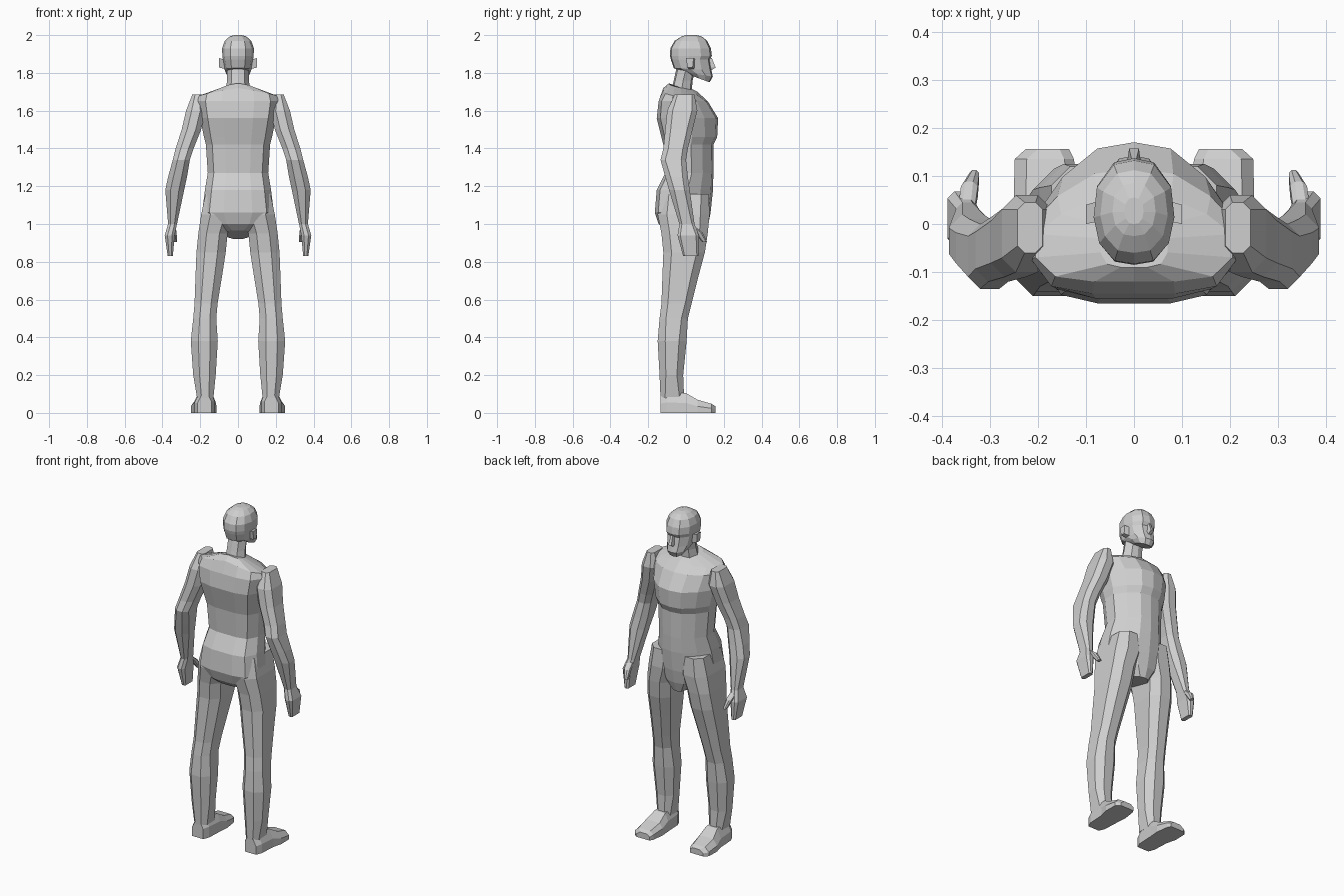
import bpy
import bmesh

skin = bpy.data.materials.new("plain_grey")
skin.diffuse_color = (0.62, 0.62, 0.62, 1)


def loft(name, rings, mirror=False):
    """Join rings of 3D points into a closed, flat-shaded body."""
    bm = bmesh.new()
    loops = [[bm.verts.new(p) for p in ring] for ring in rings]
    n = len(loops[0])
    for a, b in zip(loops, loops[1:]):
        for i in range(n):
            j = (i + 1) % n
            bm.faces.new((a[i], a[j], b[j], b[i]))
    bm.faces.new(loops[0])
    bm.faces.new(loops[-1])
    bmesh.ops.recalc_face_normals(bm, faces=bm.faces)
    me = bpy.data.meshes.new(name)
    bm.to_mesh(me)
    bm.free()
    me.materials.append(skin)
    ob = bpy.data.objects.new(name, me)
    bpy.context.collection.objects.link(ob)
    if mirror:
        ob.modifiers.new("mirror", 'MIRROR')
    return ob


def body_ring(profile, z, hw, yb, yf, dz_front=0, dz_side=0):
    """Symmetric ring from half a profile of (width, depth) fractions."""
    half = [(hw * u, yb + (yf - yb) * v, z + dz_front * v + dz_side * u) for u, v in profile]
    return half + [(-x, y, h) for x, y, h in half[-2:0:-1]]


def limb_ring(z, x0, x1, y0, y1, k=0.28):
    """Rectangle with cut corners."""
    c = k * min(x1 - x0, y1 - y0)
    return [(x0 + c, y0, z), (x1 - c, y0, z), (x1, y0 + c, z), (x1, y1 - c, z),
            (x1 - c, y1, z), (x0 + c, y1, z), (x0, y1 - c, z), (x0, y0 + c, z)]


# Torso, from crotch to collar
TORSO = [(0, 1), (.38, .96), (.74, .78), (1, .55), (1, .28), (.8, .06), (.4, 0), (0, 0)]
loft("torso", [body_ring(TORSO, *r) for r in [
    (.965, .075, -.11, .095, -.045),
    (1.00, .15, -.145, .115, -.02),
    (1.06, .19, -.165, .13),
    (1.18, .175, -.155, .143),
    (1.27, .16, -.11, .145),
    (1.42, .17, -.12, .145),
    (1.46, .18, -.13, .165),
    (1.56, .20, -.155, .17),
    (1.65, .215, -.145, .115),
    (1.72, .205, -.12, .06, -.02, -.035),
    (1.745, .07, -.09, .02, -.025, -.01)]])

# Neck, leaning forward
NECK = [(0, 1), (.6, .92), (1, .5), (.6, .08), (0, 0)]
loft("neck", [body_ring(NECK, *r) for r in [
    (1.70, .065, -.08, .03), (1.76, .058, -.065, .035), (1.85, .058, -.045, .06)]])

# Head, from jaw to crown
HEAD = [(0, 1), (.5, .96), (.92, .74), (1, .45), (.86, .2), (.48, .03), (0, 0)]
loft("head", [body_ring(HEAD, *r) for r in [
    (1.785, .045, .03, .125, -.035),
    (1.805, .062, -.01, .142, -.025),
    (1.825, .072, -.065, .135, -.01),
    (1.87, .08, -.08, .126),
    (1.89, .083, -.085, .137),
    (1.93, .084, -.083, .132),
    (1.97, .07, -.06, .112),
    (1.992, .045, -.025, .085),
    (2.0, .02, 0, .055)]])

# Nose wedge
loft("nose", [[(-w, .11, z), (w, .11, z), (w * .6, y, z), (-w * .6, y, z)]
              for z, w, y in [(1.815, .014, .135), (1.828, .017, .157), (1.88, .009, .136)]])

# Ears, flaring out from the head
loft("ears", [[(x, y0, z0), (x, y1, z0), (x, y1 + .005, z1), (x, y0 - .008, z1)]
              for x, y0, y1, z0, z1 in [(.065, .015, .045, 1.82, 1.87),
                                        (.10, .008, .035, 1.828, 1.878)]], True)

# Arms, from shoulder to fingertips
loft("arms", [limb_ring(*r) for r in [
    (1.685, .19, .242, -.06, .045),
    (1.60, .17, .275, -.10, .06),
    (1.50, .195, .298, -.11, .035),
    (1.40, .235, .33, -.12, .01),
    (1.34, .255, .345, -.135, 0),
    (1.25, .27, .37, -.11, .01),
    (1.18, .285, .385, -.09, .02),
    (1.00, .323, .37, -.035, .045),
    (.94, .335, .388, -.045, .068),
    (.83, .345, .372, -.015, .065)]], True)

# Thumbs
loft("thumbs", [limb_ring(*r) for r in [
    (.985, .33, .365, .02, .05),
    (.955, .325, .36, .045, .088),
    (.905, .322, .342, .085, .112)]], True)

# Legs, from hip to ankle
loft("legs", [limb_ring(*r) for r in [
    (1.16, .03, .172, -.13, .12),
    (1.05, .02, .195, -.15, .125),
    (.95, .055, .21, -.13, .115),
    (.85, .065, .22, -.12, .10),
    (.72, .085, .225, -.125, .065),
    (.58, .108, .23, -.13, .03),
    (.50, .115, .237, -.14, .01),
    (.38, .107, .25, -.15, .003),
    (.20, .118, .237, -.14, -.015),
    (.08, .13, .217, -.135, -.01)]], True)

# Feet, from heel to toe
loft("feet", [[(x0, y, 0), (x1, y, 0), (x1, y, h * .5), (x1 - .025, y, h),
               (x0 + .02, y, h), (x0, y, h * .6)]
              for y, x0, x1, h in [
    (-.135, .14, .215, .10),
    (-.10, .125, .23, .11),
    (0, .12, .235, .105),
    (.06, .115, .25, .07),
    (.135, .125, .248, .048),
    (.156, .135, .225, .035)]], True)
